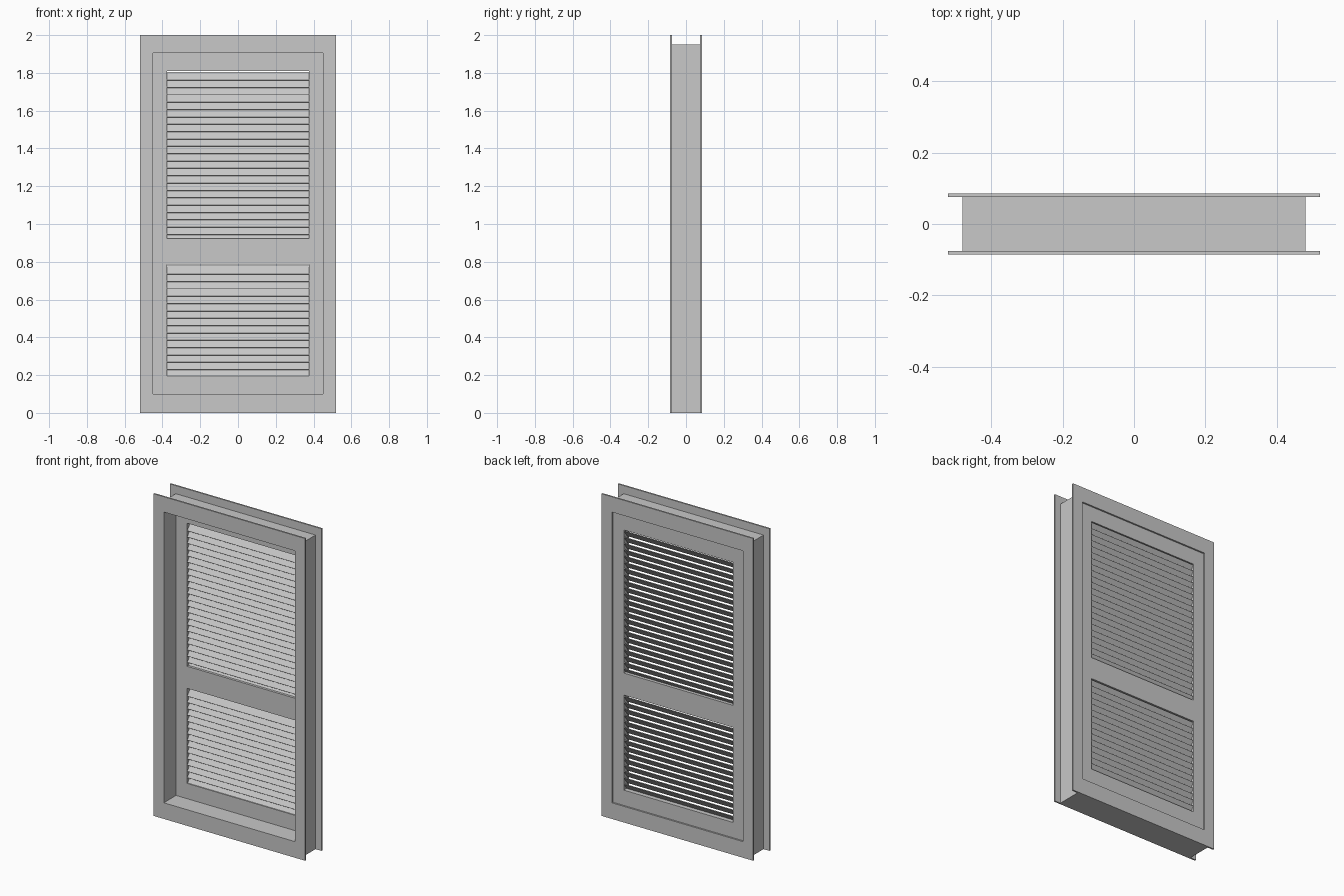
import bpy
import bmesh
from mathutils import Vector

cube = bpy.data.objects.get("Cube")
if cube:
    bpy.data.objects.remove(cube, do_unlink=True)

# Single painted finish
GREY = (0.58, 0.58, 0.58, 1)
paint = bpy.data.materials.new("grey paint")
paint.use_nodes = True
paint.diffuse_color = GREY
paint.node_tree.nodes["Principled BSDF"].inputs["Base Color"].default_value = GREY


def finish(name, bm):
    bmesh.ops.recalc_face_normals(bm, faces=bm.faces)
    mesh = bpy.data.meshes.new(name)
    bm.to_mesh(mesh)
    bm.free()
    mesh.materials.append(paint)
    obj = bpy.data.objects.new(name, mesh)
    bpy.context.collection.objects.link(obj)
    return obj


def panel(name, xs, zs, holes, y0, y1):
    """Upright slab on a grid of xs by zs, leaving out the hole cells."""
    bm = bmesh.new()
    grid = [[bm.verts.new((x, y0, z)) for z in zs] for x in xs]
    for i in range(len(xs) - 1):
        for j in range(len(zs) - 1):
            if (i, j) not in holes:
                bm.faces.new((grid[i][j], grid[i + 1][j],
                              grid[i + 1][j + 1], grid[i][j + 1]))
    new = bmesh.ops.extrude_face_region(bm, geom=bm.faces[:], use_keep_orig=True)
    moved = [v for v in new["geom"] if isinstance(v, bmesh.types.BMVert)]
    bmesh.ops.translate(bm, verts=moved, vec=(0, y1 - y0, 0))
    return finish(name, bm)


def slats(name, half_width, first_z, count, pitch):
    """Stack of thin louvre blades, low at the front and high at the back."""
    low, high = Vector((0, 0.038, 0)), Vector((0, 0.072, 0.044))
    thick = Vector((0, 0.003, -0.0025))
    section = (low, high, high + thick, low + thick)
    bm = bmesh.new()
    for k in range(count):
        lift = Vector((0, 0, first_z - k * pitch))
        ends = [[bm.verts.new(p + lift + Vector((x, 0, 0))) for p in section]
                for x in (-half_width, half_width)]
        for end in ends:
            bm.faces.new(end)
        for a in range(4):
            b = (a + 1) % 4
            bm.faces.new((ends[0][a], ends[0][b], ends[1][b], ends[1][a]))
    return finish(name, bm)


OUTER, JAMB, INNER, OPENING = 0.52, 0.48, 0.45, 0.375
SILL, HEAD = 0.1, 1.905

# Flat casings on both faces of the wall
for name, y0, y1 in (("front_casing", -0.085, -0.075), ("back_casing", 0.075, 0.085)):
    panel(name, (-OUTER, -INNER, INNER, OUTER), (0, SILL, HEAD, 2), {(1, 1)}, y0, y1)

# Jamb lining with sill
panel("jamb", (-JAMB, -INNER, INNER, JAMB), (0, SILL, HEAD, 1.95), {(1, 1)}, -0.075, 0.075)

# Door leaf with two openings
panel("door_leaf", (-INNER, -OPENING, OPENING, INNER),
      (SILL, 0.195, 0.785, 0.922, 1.81, HEAD), {(1, 1), (1, 3)}, 0.035, 0.075)

# Louvres in each opening; the lowest blade runs into the rail
slats("upper_louvres", OPENING, 1.762, 23, 0.0389)
slats("lower_louvres", OPENING, 0.735, 15, 0.0389)
